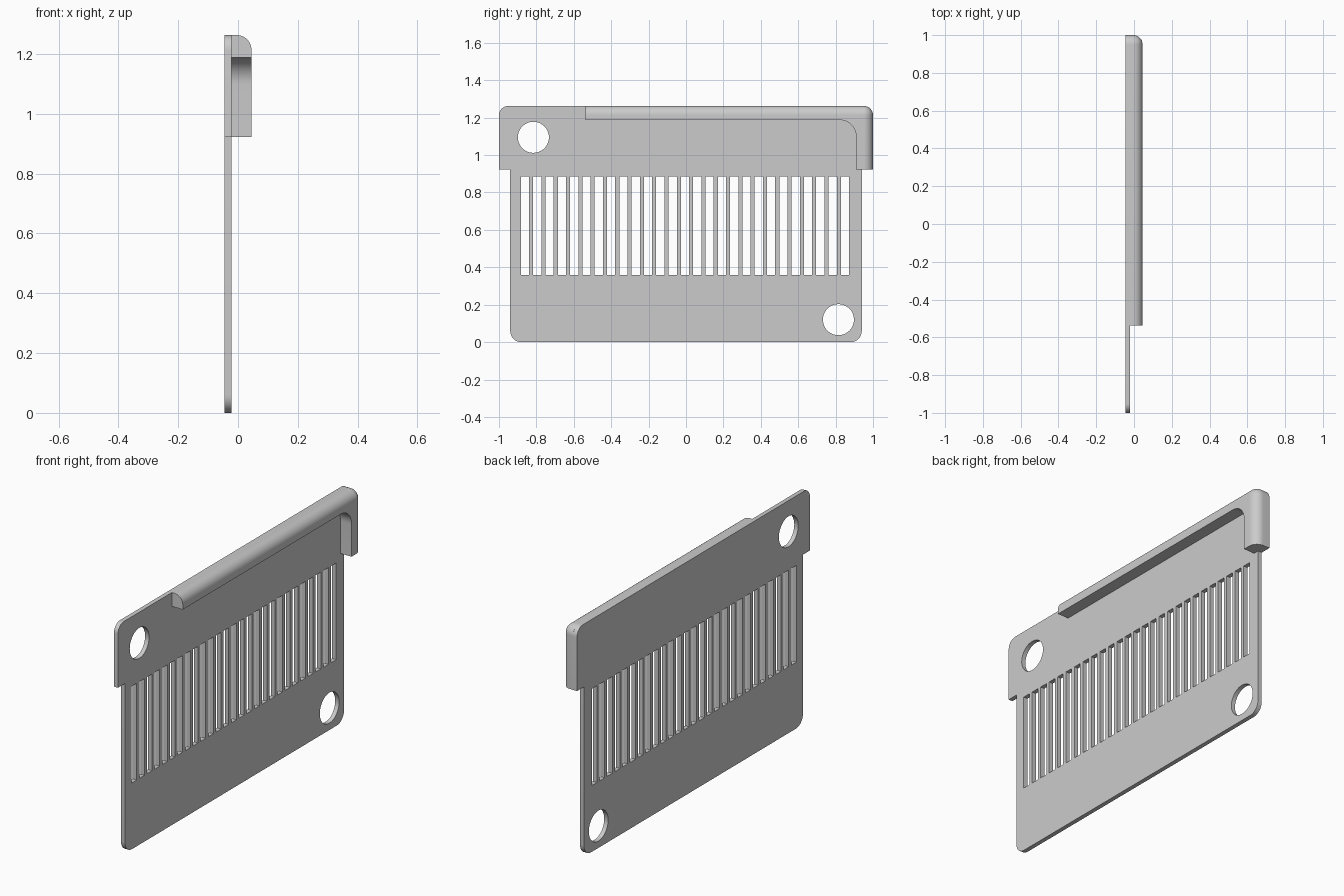
import bpy, bmesh
from math import sin, cos, pi, radians

cube = bpy.data.objects.get("Cube")
if cube:
    bpy.data.objects.remove(cube, do_unlink=True)

BACK, FACE, FRONT = -0.045, -0.021, 0.045   # plate back, plate face, lip face (x)
TOP, SHOULDER = 1.263, 0.922

grey = bpy.data.materials.new("light grey")
grey.use_nodes = True
grey.diffuse_color = (0.6, 0.6, 0.6, 1)
grey.node_tree.nodes["Principled BSDF"].inputs["Base Color"].default_value = (0.6, 0.6, 0.6, 1)


def arc(cy, cz, r, start, end, n=8):
    """Points of an arc in the plate plane, angles in degrees."""
    angles = [radians(start + (end - start) * i / n) for i in range(n + 1)]
    return [(cy + r * cos(a), cz + r * sin(a)) for a in angles]


def smooth(obj):
    bpy.ops.object.select_all(action='DESELECT')
    obj.select_set(True)
    bpy.context.view_layer.objects.active = obj
    bpy.ops.object.shade_smooth_by_angle(angle=radians(30))


# Plate outline: wide upper band with shoulders, narrower rounded lower part
WIDE, NARROW, R_TOP, R_LOW = 1.0, 0.94, 0.05, 0.06
right_half = (arc(NARROW - R_LOW, R_LOW, R_LOW, -90, 0)
              + [(NARROW, SHOULDER), (WIDE, SHOULDER)]
              + arc(WIDE - R_TOP, TOP - R_TOP, R_TOP, 0, 90))
loops = [right_half + [(-y, z) for y, z in reversed(right_half)]]

# Row of upright slots
for i in range(27):
    y = -0.861 + i * 0.0658
    loops.append([(y - 0.022, 0.36), (y + 0.022, 0.36),
                  (y + 0.022, 0.885), (y - 0.022, 0.885)])

# Two round holes in opposite corners
for cy, cz in ((-0.816, 1.095), (0.815, 0.12)):
    loops.append(arc(cy, cz, 0.083, 0, 360, 48)[:-1])

# Filled flat curve with thickness, stood upright and turned into a mesh
curve = bpy.data.curves.new("plate", 'CURVE')
curve.dimensions = '2D'
curve.fill_mode = 'BOTH'
curve.extrude = (FACE - BACK) / 2
for pts in loops:
    spline = curve.splines.new('POLY')
    spline.points.add(len(pts) - 1)
    for p, (y, z) in zip(spline.points, pts):
        p.co = (y, z, 0, 1)
    spline.use_cyclic_u = True
plate = bpy.data.objects.new("plate", curve)
bpy.context.collection.objects.link(plate)
plate.rotation_euler = (pi / 2, 0, pi / 2)
plate.location.x = (FACE + BACK) / 2
curve.materials.append(grey)
bpy.ops.object.select_all(action='DESELECT')
plate.select_set(True)
bpy.context.view_layer.objects.active = plate
bpy.ops.object.convert(target='MESH')
bm = bmesh.new()
bm.from_mesh(plate.data)
bmesh.ops.remove_doubles(bm, verts=bm.verts, dist=1e-5)
bmesh.ops.recalc_face_normals(bm, faces=bm.faces)
bm.to_mesh(plate.data)
bm.free()
smooth(plate)

# Raised lip: a rounded section swept along the top edge and down one side
LIP_START, INNER_Y, INNER_Z = -0.538, 0.91, 1.188
R_IN, FILLET = 0.09, 0.049
N = 12


def path(y_edge, z_edge, r):
    return [(LIP_START, z_edge)] + arc(y_edge - r, z_edge - r, r, 90, 0, N) + [(y_edge, SHOULDER)]


inner = path(INNER_Y, INNER_Z, R_IN)
rows = [[(FACE, *p) for p in inner], [(FRONT, *p) for p in inner]]
for k in range(N + 1):
    a = pi / 2 * k / N
    inset = FILLET * (1 - sin(a))
    x = FRONT - FILLET * (1 - cos(a))
    rows.append([(x, *p) for p in path(WIDE - inset, TOP - inset, R_TOP - inset)])
rows.append([(FACE, *p) for p in path(WIDE, TOP, R_TOP)])

bm = bmesh.new()
grid = [[bm.verts.new(p) for p in row] for row in rows]
for j, row in enumerate(grid):
    after = grid[(j + 1) % len(grid)]
    for i in range(len(row) - 1):
        bm.faces.new((row[i], row[i + 1], after[i + 1], after[i]))
for end in (0, -1):
    bm.faces.new([row[end] for row in grid])
bmesh.ops.recalc_face_normals(bm, faces=bm.faces)
mesh = bpy.data.meshes.new("raised_lip")
bm.to_mesh(mesh)
bm.free()
mesh.materials.append(grey)
lip = bpy.data.objects.new("raised_lip", mesh)
bpy.context.collection.objects.link(lip)
smooth(lip)
